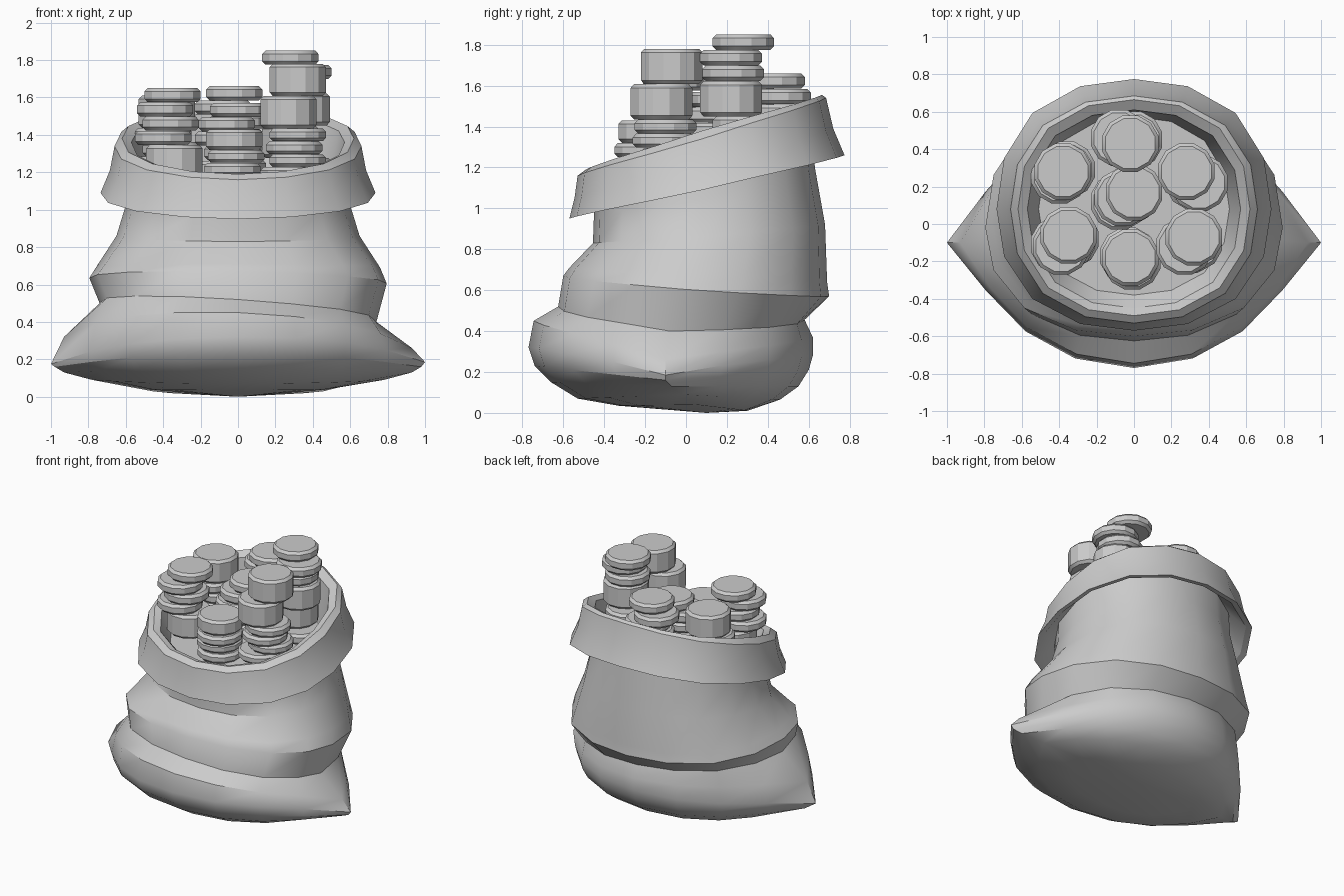
import bpy, bmesh, math

if "Cube" in bpy.data.objects:
    bpy.data.objects.remove(bpy.data.objects["Cube"])

grey = bpy.data.materials.new("grey")
grey.diffuse_color = (0.6, 0.6, 0.6, 1)
grey.use_nodes = True
grey.node_tree.nodes["Principled BSDF"].inputs["Base Color"].default_value = grey.diffuse_color


def finish(name, bm, angle):
    bmesh.ops.recalc_face_normals(bm, faces=bm.faces)
    me = bpy.data.meshes.new(name)
    bm.to_mesh(me)
    bm.free()
    me.materials.append(grey)
    me.shade_smooth()
    me.set_sharp_from_angle(angle=math.radians(angle))
    ob = bpy.data.objects.new(name, me)
    bpy.context.collection.objects.link(ob)
    return ob


def ring(bm, yc, yf, yb, rx, zf, zs, zb, spike=0.0, tilt=0.0, p=1.0, n=16):
    """Loop with separate front, side and back reach and height."""
    verts = []
    for i in range(n):
        a = 2 * math.pi * i / n
        c, s = math.cos(a), math.sin(a)
        full = 1 if spike else 1 + 0.045 * math.sin(2 * a) ** 2  # rounder diagonals
        x = c * (rx * full + spike * abs(c) ** 20)
        y = yc + full * (s * (yb - yc) if s > 0 else -s * (yf - yc))
        z = zs + ((zb if s > 0 else zf) - zs) * abs(s) ** p - tilt * c
        verts.append(bm.verts.new((x, y, z)))
    return verts


# Sack: one skin from the bottom, over the folded cuff, down to the inner floor
RINGS = [
    # yc, front y, back y, half width, front z, side z, back z, spike, tilt, power
    (0.05, -0.33, 0.30, 0.48, 0.035, 0.04, 0.01),
    (-0.02, -0.53, 0.46, 0.70, 0.07, 0.09, 0.065, 0.08),
    (-0.07, -0.66, 0.55, 0.78, 0.15, 0.13, 0.13, 0.15),
    (-0.10, -0.74, 0.60, 0.81, 0.23, 0.16, 0.21, 0.17),
    (-0.10, -0.77, 0.62, 0.82, 0.32, 0.18, 0.28, 0.18, -0.005, 0.8),
    (-0.10, -0.745, 0.62, 0.80, 0.45, 0.29, 0.37, 0.13, 0.03, 0.8),
    (-0.08, -0.625, 0.58, 0.74, 0.52, 0.45, 0.455, 0.0, 0.05, 0.8),
    (-0.02, -0.60, 0.70, 0.795, 0.67, 0.62, 0.57, 0.0, 0.015),
    (0.02, -0.57, 0.69, 0.76, 0.71, 0.69, 0.64),
    (0.08, -0.455, 0.68, 0.65, 0.83, 0.86, 0.92),
    (0.08, -0.45, 0.63, 0.595, 0.97, 1.04, 1.20),
    (0.08, -0.46, 0.62, 0.585, 1.08, 1.21, 1.38),
    (0.08, -0.54, 0.735, 0.695, 0.965, 1.10, 1.265),
    (0.08, -0.57, 0.775, 0.735, 0.95, 1.09, 1.26),
    (0.08, -0.545, 0.72, 0.685, 1.05, 1.21, 1.39),
    (0.08, -0.53, 0.685, 0.66, 1.16, 1.34, 1.54),
    (0.08, -0.49, 0.665, 0.62, 1.19, 1.38, 1.555),
    (0.08, -0.45, 0.61, 0.57, 1.18, 1.36, 1.52),
    (0.08, -0.38, 0.575, 0.51, 1.11, 1.13, 1.15),
]
bm = bmesh.new()
loops = [ring(bm, *r) for r in RINGS]
for lo, hi in zip(loops, loops[1:]):
    for i in range(16):
        j = (i + 1) % 16
        bm.faces.new((lo[i], lo[j], hi[j], hi[i]))
for loop, pole in ((loops[0], (0, 0.1, 0.0)), (loops[-1], (0, 0.1, 1.13))):
    v = bm.verts.new(pole)
    for i in range(16):
        bm.faces.new((loop[i], loop[(i + 1) % 16], v))
finish("sack", bm, 30)


# Coin stacks: bevelled twelve-sided discs, listed from the top down
def coin(bm, x, y, top, h, r=0.156, n=12):
    e = 0.018
    prof = [(r - e, top - h), (r, top - h + e), (r, top - e), (r - e, top)]
    rows = []
    for rad, z in prof:
        rows.append([bm.verts.new((x + rad * math.cos(2 * math.pi * (k + .5) / n),
                                   y + rad * math.sin(2 * math.pi * (k + .5) / n), z))
                     for k in range(n)])
    for a, b in zip(rows, rows[1:]):
        for k in range(n):
            m = (k + 1) % n
            bm.faces.new((a[k], a[m], b[m], b[k]))
    bm.faces.new(rows[0][::-1])
    bm.faces.new(rows[-1])


T, K = 0.075, 0.172  # thin and thick coin heights
STACKS = {
    "back_left_stack": (-0.38, 0.28, 1.61, [K, T, T, K]),
    "back_stack": (-0.02, 0.43, 1.66, [T, T, T, K, T]),
    "back_right_stack": (0.28, 0.28, 1.85, [T, T, T, K, K, T]),
    "middle_stack": (0.0, 0.17, 1.57, [T, T, T, T, T]),
    "front_left_stack": (-0.35, -0.06, 1.65, [T, T, T, T, K]),
    "front_stack": (-0.02, -0.18, 1.43, [0.11, 0.068, 0.068, 0.068]),
    "front_right_stack": (0.32, -0.07, 1.78, [K, K, 0.068, 0.068, 0.068, 0.068]),
}
# Sideways slip of each coin below the top one
SLIP = {
    "back_left_stack": [(0, 0), (-.02, -.02), (.02, .01)],
    "back_stack": [(0, 0), (-.06, .03), (.02, .02)],
    "back_right_stack": [(0, 0), (.07, -.06), (.04, -.05), (.06, -.06)],
    "middle_stack": [(0, 0), (-.06, -.03), (-.08, -.05), (-.03, -.02)],
    "front_left_stack": [(0, 0), (-.04, -.06), (-.01, -.03), (-.05, -.05), (.01, -.02)],
    "front_stack": [(0, 0), (.01, -.02), (-.01, .01)],
    "front_right_stack": [(0, 0), (-.05, -.05), (0, -.03), (-.02, -.04)],
}
for name, (x, y, top, heights) in STACKS.items():
    bm = bmesh.new()
    for i, h in enumerate(heights):
        dx, dy = SLIP[name][i % len(SLIP[name])]
        coin(bm, x + dx, y + dy, top, h)
        top -= h + 0.001
    finish(name, bm, 25)
